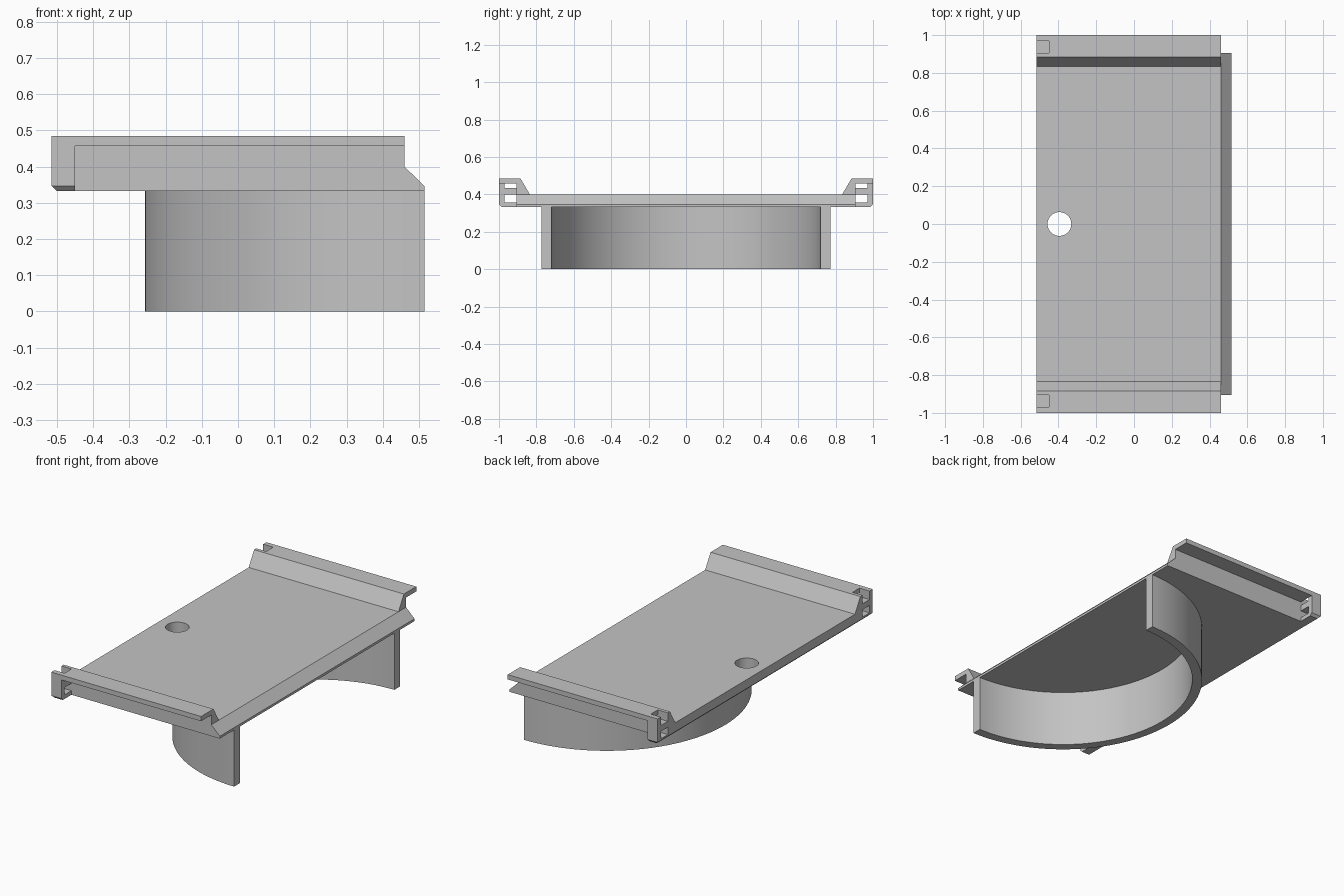
import bpy
import bmesh
import math
from mathutils import Vector

if "Cube" in bpy.data.objects:
    bpy.data.objects.remove(bpy.data.objects["Cube"], do_unlink=True)

grey = bpy.data.materials.new("plain_grey")
grey.use_nodes = True
grey.diffuse_color = (0.55, 0.55, 0.55, 1)
grey.node_tree.nodes["Principled BSDF"].inputs["Base Color"].default_value = (0.55, 0.55, 0.55, 1)

BACK, FRONT = -0.515, 0.515      # x ends of the plate
BLOCK_END, RAIL_END = -0.45, 0.46
BASE, DECK, TOP = 0.333, 0.40, 0.485
WEB, EDGE = 0.905, 1.0           # channel wall and outer edge in y


def prism(name, points, axis, start, end, cut=None):
    """Extrude a profile along an axis; optionally trim by a plane."""
    def place(a, b, t):
        return {"x": (t, a, b), "y": (a, t, b), "z": (a, b, t)}[axis]
    bm = bmesh.new()
    face = bm.faces.new([bm.verts.new(place(a, b, start)) for a, b in points])
    new = bmesh.ops.extrude_face_region(bm, geom=[face])["geom"]
    shift = Vector(place(0, 0, end - start))
    bmesh.ops.translate(bm, vec=shift, verts=[v for v in new if isinstance(v, bmesh.types.BMVert)])
    if cut:
        bmesh.ops.bisect_plane(bm, geom=bm.verts[:] + bm.edges[:] + bm.faces[:],
                               plane_co=cut[0], plane_no=cut[1], clear_outer=True)
        bmesh.ops.holes_fill(bm, edges=[e for e in bm.edges if e.is_boundary])
    bmesh.ops.recalc_face_normals(bm, faces=bm.faces)
    mesh = bpy.data.meshes.new(name)
    bm.to_mesh(mesh)
    bm.free()
    mesh.materials.append(grey)
    obj = bpy.data.objects.new(name, mesh)
    bpy.context.collection.objects.link(obj)
    return obj


def arc(cx, cy, r, a0, a1, n):
    return [(cx + r * math.cos(a0 + (a1 - a0) * i / n),
             cy + r * math.sin(a0 + (a1 - a0) * i / n)) for i in range(n + 1)]


def smooth(obj):
    bpy.ops.object.select_all(action="DESELECT")
    obj.select_set(True)
    bpy.context.view_layer.objects.active = obj
    bpy.ops.object.shade_smooth_by_angle(angle=math.radians(30))


# Plate with a bevelled front edge and a round hole
plate = prism("plate", [(BACK + 0.014, BASE), (FRONT, BASE), (FRONT, 0.347), (RAIL_END, DECK),
                        (BACK, DECK), (BACK, BASE + 0.014)], "y", -WEB, WEB)
cutter = prism("hole_cutter", arc(-0.395, 0, 0.063, 0, math.tau, 48)[:-1], "z", 0.2, 0.6)
cutter.hide_render = True
hole = plate.modifiers.new("hole", "BOOLEAN")
hole.operation = "DIFFERENCE"
hole.object = cutter
bpy.context.view_layer.objects.active = plate
bpy.ops.object.modifier_apply(modifier=hole.name)
bpy.data.objects.remove(cutter, do_unlink=True)
smooth(plate)

# Side rails and slotted end blocks, mirrored across y
web_profile = [(0.835, DECK), (0.885, TOP), (WEB, TOP), (WEB, DECK)]
lip_profile = [(WEB, 0.457), (EDGE, 0.457), (EDGE, TOP), (WEB, TOP)]
block_profile = [(WEB, BASE), (0.986, BASE), (EDGE, 0.347), (EDGE, TOP), (0.97, TOP), (0.97, 0.435),
                 (WEB, 0.435), (WEB, DECK), (0.97, DECK), (0.97, 0.357), (WEB, 0.357)]
bevel = (Vector((BACK, 0, BASE + 0.014)), Vector((-1, 0, -1)))
for side, s in (("left", 1), ("right", -1)):
    def mirrored(points):
        return [(s * y, z) for y, z in points]
    end = "back" if s > 0 else "front"
    prism(end + "_rail", mirrored(web_profile), "x", BACK, RAIL_END)
    prism(end + "_rail_lip", mirrored(lip_profile), "x", BLOCK_END, RAIL_END)
    prism(end + "_end_block", mirrored(block_profile), "x", BACK, BLOCK_END, bevel)

# Half-round skirt below the plate
quarter = math.pi / 2
outer = arc(FRONT, 0, 0.772, quarter, 3 * quarter, 64)
inner = arc(FRONT, 0, 0.718, 3 * quarter, quarter, 64)
smooth(prism("curved_skirt", outer + inner, "z", 0, BASE))
